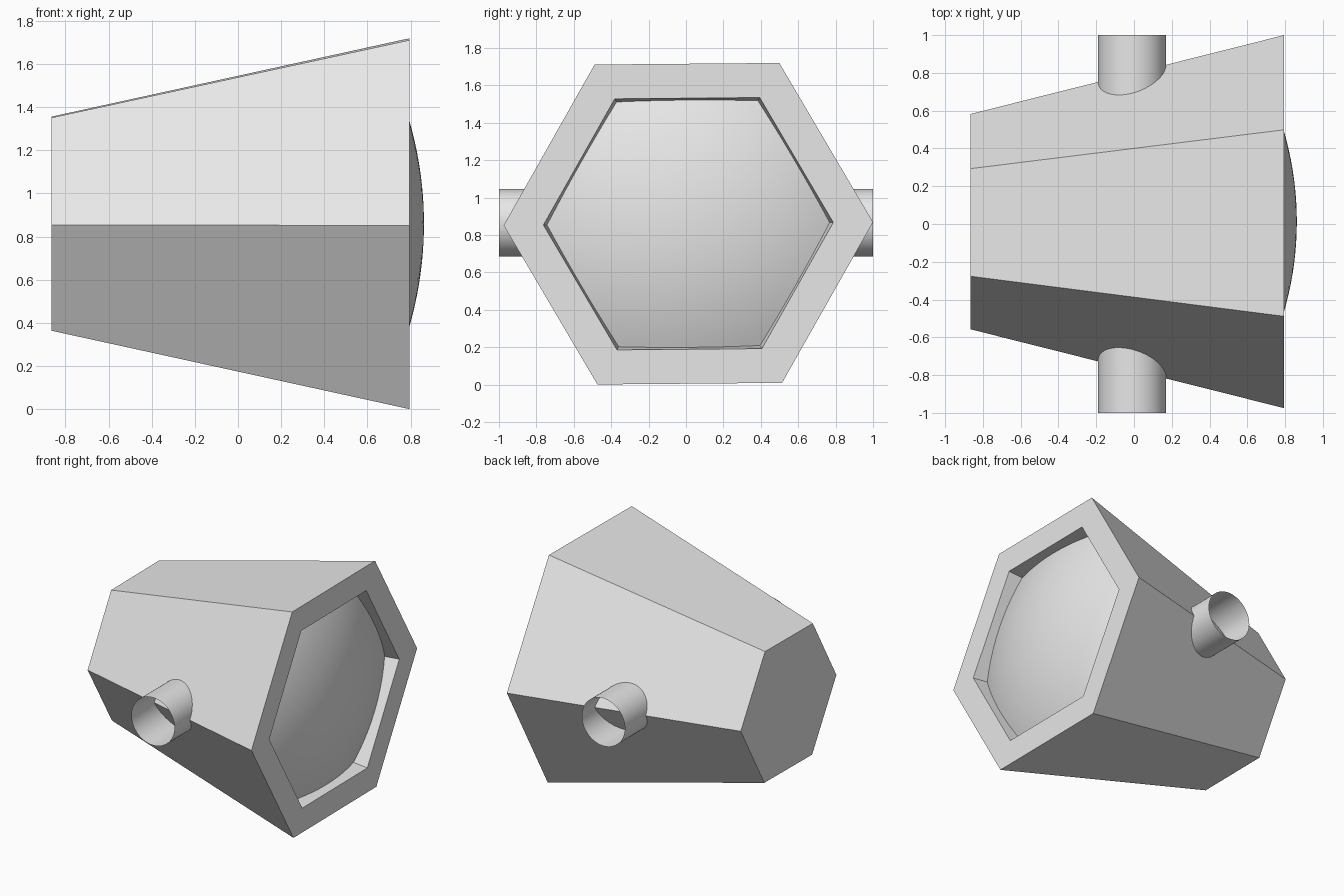
import bpy, bmesh, math

cube = bpy.data.objects.get("Cube")
if cube:
    bpy.data.objects.remove(cube, do_unlink=True)

CY, CZ = 0.0125, 0.86          # axis of the housing
TILT = math.radians(0.5)       # slight roll of the hexagon
FRONT, BACK = 0.795, -0.865

grey = bpy.data.materials.new("light_grey")
grey.use_nodes = True
grey.diffuse_color = (0.8, 0.8, 0.8, 1)
grey.node_tree.nodes["Principled BSDF"].inputs["Base Color"].default_value = (0.8, 0.8, 0.8, 1)


def finish(name, bm, smooth=False):
    bmesh.ops.recalc_face_normals(bm, faces=bm.faces)
    for f in bm.faces:
        f.smooth = smooth
    mesh = bpy.data.meshes.new(name)
    bm.to_mesh(mesh)
    bm.free()
    mesh.materials.append(grey)
    obj = bpy.data.objects.new(name, mesh)
    bpy.context.collection.objects.link(obj)
    return obj


def hex_ring(bm, x_of_r, radius, per_side=1):
    """Hexagonal loop around the x axis, each side split into equal steps."""
    corners = [(radius * math.cos(TILT + i * math.pi / 3),
                radius * math.sin(TILT + i * math.pi / 3)) for i in range(6)]
    ring = []
    for i in range(6):
        (y0, z0), (y1, z1) = corners[i], corners[(i + 1) % 6]
        for k in range(per_side):
            t = k / per_side
            y, z = y0 + (y1 - y0) * t, z0 + (z1 - z0) * t
            ring.append(bm.verts.new((x_of_r(math.hypot(y, z)), CY + y, CZ + z)))
    return ring


def bridge(bm, a, b):
    n = len(a)
    for i in range(n):
        bm.faces.new((a[i], a[(i + 1) % n], b[(i + 1) % n], b[i]))


# Tapered hexagonal housing with a flat rim and a recess at the wide end
bm = bmesh.new()
profile = [(BACK, 0.57), (FRONT, 0.9875), (FRONT, 0.775), (0.6, 0.74)]
rings = [hex_ring(bm, lambda r, x=x: x, rad) for x, rad in profile]
for a, b in zip(rings, rings[1:]):
    bridge(bm, a, b)
bm.faces.new(rings[0])
bm.faces.new(rings[-1])
finish("housing", bm)

# Domed lens filling the recess: a spherical cap trimmed to a hexagon
SPHERE, APEX, STEPS = 1.717, 0.862, 14


def dome(r):
    return APEX - SPHERE + math.sqrt(SPHERE ** 2 - r ** 2)


bm = bmesh.new()
rings = [hex_ring(bm, dome, 0.765 * (i + 1) / STEPS, 10) for i in range(STEPS)]
centre = bm.verts.new((APEX, CY, CZ))
first = rings[0]
for i in range(len(first)):
    bm.faces.new((centre, first[i], first[(i + 1) % len(first)]))
for a, b in zip(rings, rings[1:]):
    bridge(bm, a, b)
lens = finish("lens", bm, True)
if lens.data.polygons[0].normal.x < 0:
    lens.data.flip_normals()

# Thin open tube running through the housing from side to side
bm = bmesh.new()
SEG, RAD = 64, 0.18
ends = []
for y in (-1, 1):
    ends.append([bm.verts.new((-0.01 + RAD * math.cos(2 * math.pi * i / SEG), y,
                               0.865 + RAD * math.sin(2 * math.pi * i / SEG)))
                 for i in range(SEG)])
bridge(bm, *ends)
finish("side_tube", bm, True)
